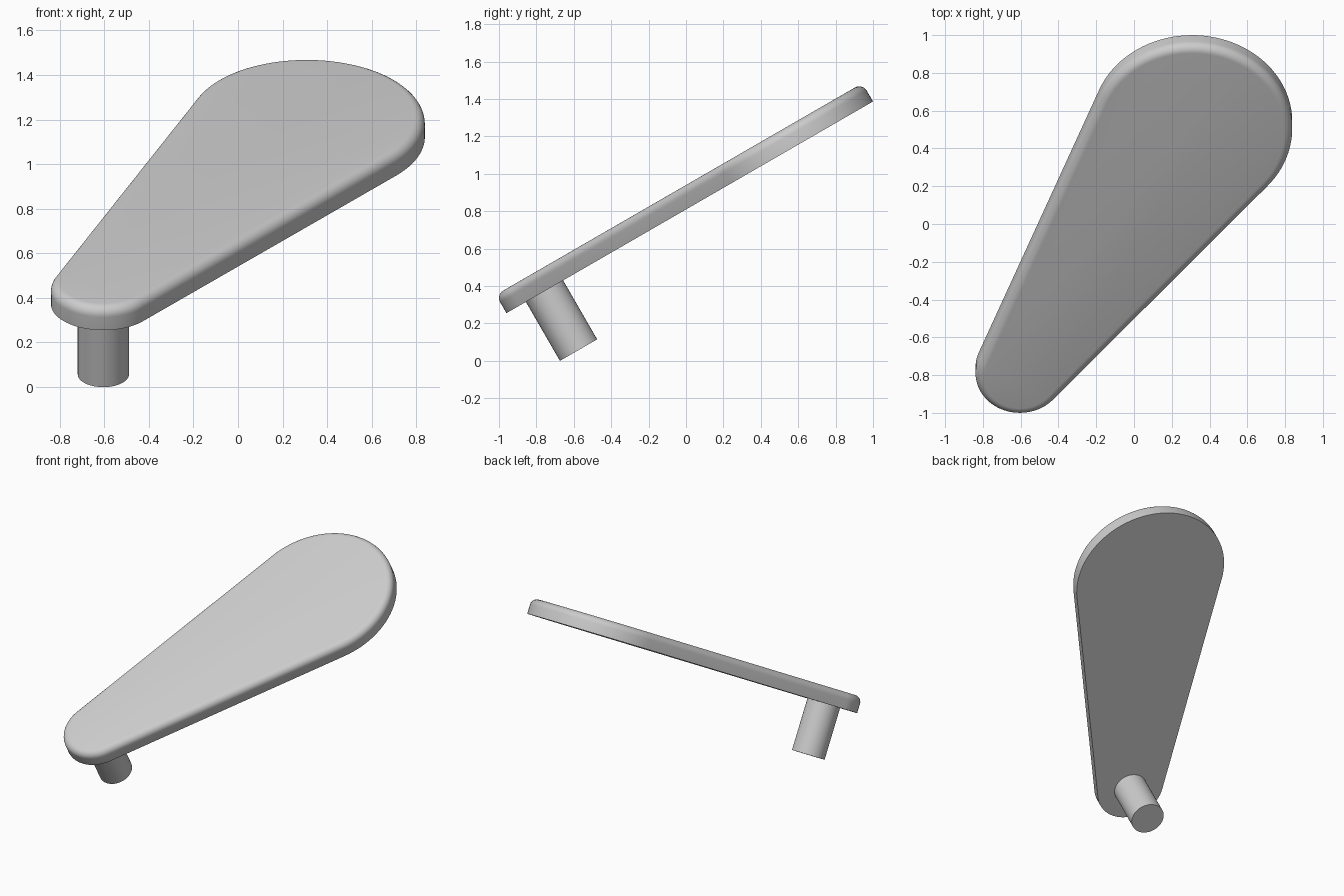
import bpy
import bmesh
from math import acos, atan2, cos, sin, pi, radians, hypot

cube = bpy.data.objects.get("Cube")
if cube:
    bpy.data.objects.remove(cube, do_unlink=True)

TILT = radians(30)
ORIGIN = (0, -0.96, 0.255)      # lower end of the plate's underside
THICKNESS = 0.113
SMALL = (-0.604, 0.235, 0.235)  # x, y, radius in the plate's own plane
BIG = (0.308, 1.733, 0.53)
PIN_RADIUS, PIN_LENGTH = 0.115, 0.364

grey = bpy.data.materials.new("light grey")
grey.use_nodes = True
grey.diffuse_color = (0.6, 0.6, 0.6, 1)
grey.node_tree.nodes["Principled BSDF"].inputs["Base Color"].default_value = (0.6, 0.6, 0.6, 1)


def add_part(name, bm):
    """Turn a bmesh into a tilted, smooth-shaded object."""
    bmesh.ops.recalc_face_normals(bm, faces=bm.faces)
    mesh = bpy.data.meshes.new(name)
    bm.to_mesh(mesh)
    bm.free()
    mesh.materials.append(grey)
    obj = bpy.data.objects.new(name, mesh)
    bpy.context.collection.objects.link(obj)
    obj.location = ORIGIN
    obj.rotation_euler.x = TILT
    bpy.ops.object.select_all(action="DESELECT")
    obj.select_set(True)
    bpy.context.view_layer.objects.active = obj
    bpy.ops.object.shade_smooth_by_angle(angle=radians(35))
    return obj


def arc(circle, start, end, steps):
    x, y, r = circle
    angles = [start + (end - start) * i / steps for i in range(steps + 1)]
    return [(x + r * cos(a), y + r * sin(a), 0) for a in angles]


# Teardrop plate: two arcs joined by their common tangents
dx, dy = BIG[0] - SMALL[0], BIG[1] - SMALL[1]
axis = atan2(dy, dx)
spread = acos((SMALL[2] - BIG[2]) / hypot(dx, dy))
outline = arc(BIG, axis - spread, axis + spread, 56)
outline += arc(SMALL, axis + spread, axis + 2 * pi - spread, 36)

bm = bmesh.new()
base = bm.faces.new([bm.verts.new(p) for p in outline])
top = bmesh.ops.extrude_face_region(bm, geom=[base], use_keep_orig=True)["geom"]
top_verts = [g for g in top if isinstance(g, bmesh.types.BMVert)]
bmesh.ops.translate(bm, verts=top_verts, vec=(0, 0, THICKNESS))
# Rounded upper rim
rim = [e for e in bm.edges if all(v.co.z > THICKNESS / 2 for v in e.verts)]
bmesh.ops.bevel(bm, geom=rim, offset=0.046, segments=7, profile=0.5, affect="EDGES")
add_part("teardrop_plate", bm)

# Pin under the small end, sunk slightly into the plate
bm = bmesh.new()
sunk = 0.02
bmesh.ops.create_cone(bm, cap_ends=True, segments=64, radius1=PIN_RADIUS,
                      radius2=PIN_RADIUS, depth=PIN_LENGTH + sunk)
bmesh.ops.translate(bm, verts=bm.verts, vec=(SMALL[0], SMALL[1], (sunk - PIN_LENGTH) / 2))
add_part("pivot_pin", bm)
